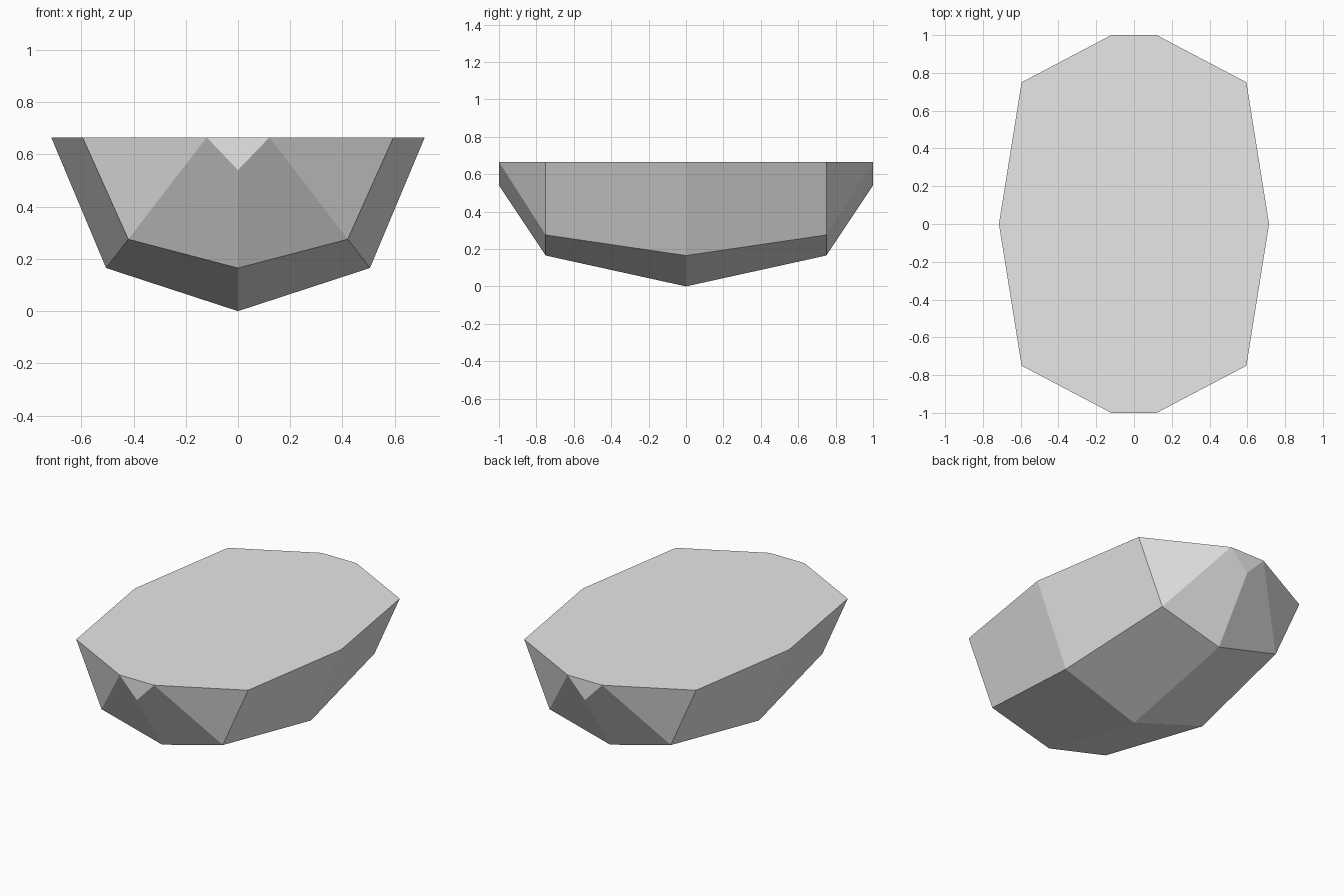
import bpy, bmesh

cube = bpy.data.objects.get("Cube")
if cube:
    bpy.data.objects.remove(cube, do_unlink=True)

# Plain grey stone
stone = bpy.data.materials.new("grey_stone")
stone.use_nodes = True
grey = (0.8, 0.8, 0.8, 1.0)
stone.diffuse_color = grey
stone.node_tree.nodes["Principled BSDF"].inputs["Base Color"].default_value = grey

TOP = 0.665

# Corner points of one quarter (left, back)
points = {
    "keel": (0, 0, 0),
    "keel_end": (0, 0.75, 0.165),
    "notch": (0, 1, 0.54),
    "tip": (0, 1, TOP),
    "tip_corner": (0.12, 1, TOP),
    "shoulder": (0.595, 0.75, TOP),
    "middle": (0.715, 0, TOP),
    "centre": (0, 0, TOP),
    "low_middle": (0.505, 0, 0.165),
    "low_shoulder": (0.42, 0.75, 0.275),
}
facets = [
    "centre middle shoulder tip_corner tip",         # flat top
    "keel keel_end low_shoulder low_middle",         # underside
    "low_middle low_shoulder shoulder middle",       # flank
    "low_shoulder tip_corner shoulder",              # end flank
    "notch tip_corner low_shoulder keel_end",        # end slope
    "notch tip tip_corner",                          # end tip
]

bm = bmesh.new()
verts = {name: bm.verts.new(co) for name, co in points.items()}
for facet in facets:
    bm.faces.new([verts[name] for name in facet.split()])
bmesh.ops.recalc_face_normals(bm, faces=bm.faces[:])
# The quarter is open, so settle its direction by the upward top
bm.faces.ensure_lookup_table()
if bm.faces[0].normal.z < 0:
    bmesh.ops.reverse_faces(bm, faces=bm.faces[:])
mesh = bpy.data.meshes.new("faceted_stone")
bm.to_mesh(mesh)
bm.free()
mesh.materials.append(stone)

body = bpy.data.objects.new("faceted_stone", mesh)
bpy.context.collection.objects.link(body)

# Mirror the quarter to both sides and both ends
mirror = body.modifiers.new("four_way_mirror", 'MIRROR')
mirror.use_axis = (True, True, False)
mirror.use_clip = True
